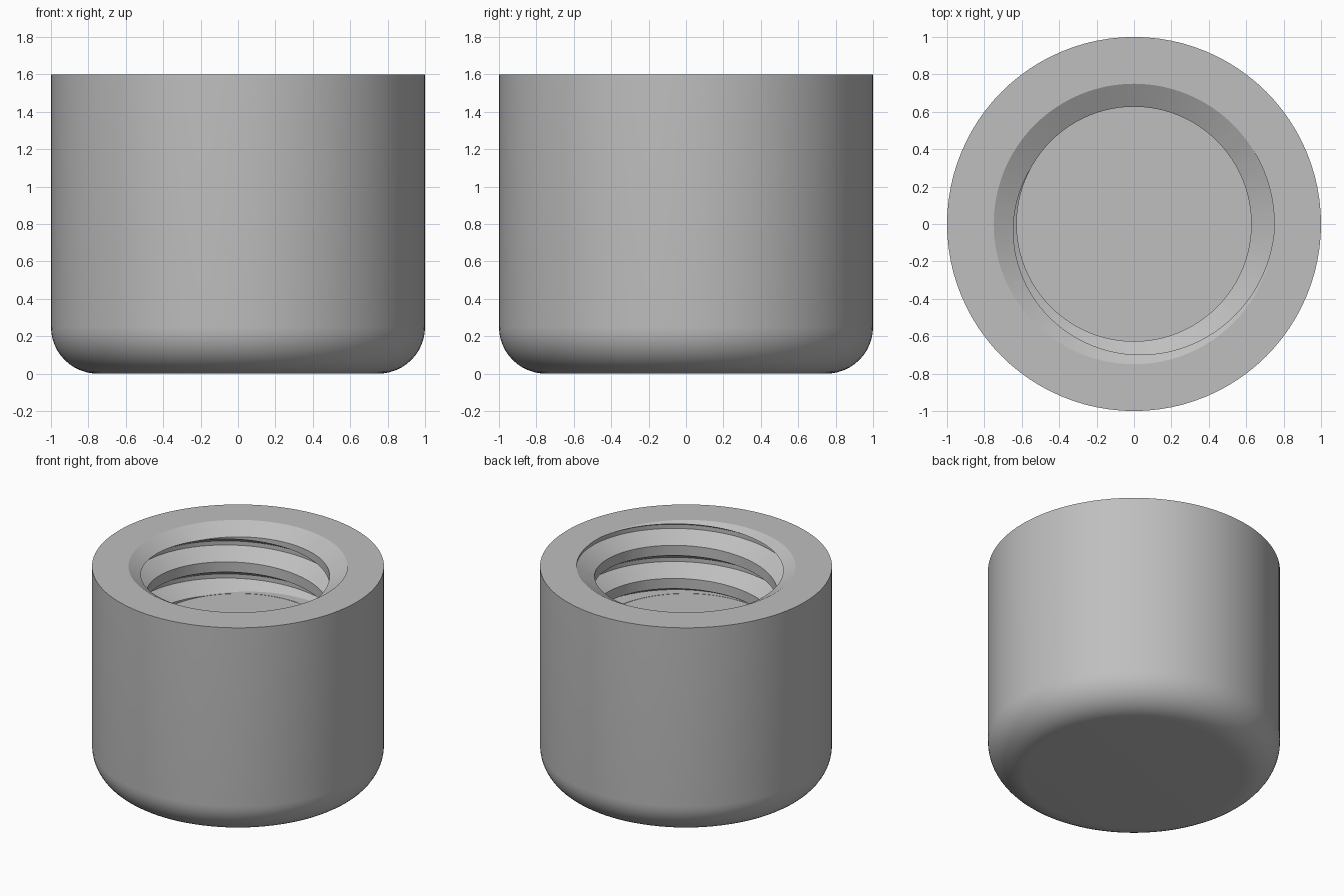
import bpy, bmesh, math
from mathutils import Vector

if "Cube" in bpy.data.objects:
    bpy.data.objects.remove(bpy.data.objects["Cube"], do_unlink=True)

SEGMENTS = 96
HEIGHT = 1.6
FILLET = 0.25
MINOR, MAJOR = 0.627, 0.75      # thread radii
PITCH = 0.25
FLOOR = 1.1                     # floor of the blind hole
SLOPE = math.tan(math.radians(30))

metal = bpy.data.materials.new("grey_metal")
metal.use_nodes = True
grey = (0.52, 0.52, 0.52, 1)
metal.diffuse_color = grey
metal.node_tree.nodes["Principled BSDF"].inputs["Base Color"].default_value = grey


def add_object(name, bm):
    bmesh.ops.recalc_face_normals(bm, faces=bm.faces[:])
    mesh = bpy.data.meshes.new(name)
    bm.to_mesh(mesh)
    bm.free()
    mesh.materials.append(metal)
    obj = bpy.data.objects.new(name, mesh)
    bpy.context.collection.objects.link(obj)
    return obj


def bridge(bm, a, b):
    n = len(a)
    for i in range(n):
        j = (i + 1) % n
        bm.faces.new((a[i], a[j], b[j], b[i]))


# Cap body: rounded base, flat rim, chamfered blind hole
profile = []
for i in range(13):
    t = math.pi / 2 * i / 12
    profile.append((1 - FILLET + FILLET * math.sin(t), FILLET - FILLET * math.cos(t)))
profile += [(1, HEIGHT), (MAJOR, HEIGHT),
            (MINOR, HEIGHT - (MAJOR - MINOR) * SLOPE), (MINOR, FLOOR)]
bm = bmesh.new()
rings = []
for r, z in profile:
    angles = [math.tau * k / SEGMENTS for k in range(SEGMENTS)]
    rings.append([bm.verts.new((r * math.cos(a), r * math.sin(a), z)) for a in angles])
for a, b in zip(rings, rings[1:]):
    bridge(bm, a, b)
bm.faces.new(rings[0])
bm.faces.new(rings[-1])
body = add_object("threaded_cap", bm)

# Thread groove: trapezoid swept along a right-handed helix
inner = MINOR - 0.027
root = PITCH / 16
mouth = root + (MAJOR - inner) * SLOPE
section = [(inner, mouth), (MAJOR, root), (MAJOR, -root), (inner, -mouth)]
bm = bmesh.new()
loops = []
for k in range(-SEGMENTS, 3 * SEGMENTS + 1):
    a = math.pi - math.tau * k / SEGMENTS
    centre = HEIGHT - 0.138 - PITCH * k / SEGMENTS
    loops.append([bm.verts.new((r * math.cos(a), r * math.sin(a), centre + z))
                  for r, z in section])
for a, b in zip(loops, loops[1:]):
    bridge(bm, a, b)
bm.faces.new(loops[0])
bm.faces.new(loops[-1])

# Stop the groove at the floor of the hole
bmesh.ops.bisect_plane(bm, geom=bm.verts[:] + bm.edges[:] + bm.faces[:],
                       plane_co=Vector((0, 0, FLOOR + 0.002)),
                       plane_no=Vector((0, 0, 1)), clear_inner=True)
bmesh.ops.holes_fill(bm, edges=[e for e in bm.edges if e.is_boundary], sides=0)
groove = add_object("thread_cutter", bm)
groove.hide_render = True

# Cut the thread, then discard the cutter
bpy.ops.object.select_all(action="DESELECT")
body.select_set(True)
bpy.context.view_layer.objects.active = body
cut = body.modifiers.new("thread", "BOOLEAN")
cut.operation = "DIFFERENCE"
cut.solver = "EXACT"
cut.object = groove
bpy.ops.object.modifier_apply(modifier=cut.name)
bpy.data.objects.remove(groove, do_unlink=True)
bpy.ops.object.shade_smooth_by_angle(angle=math.radians(25))
